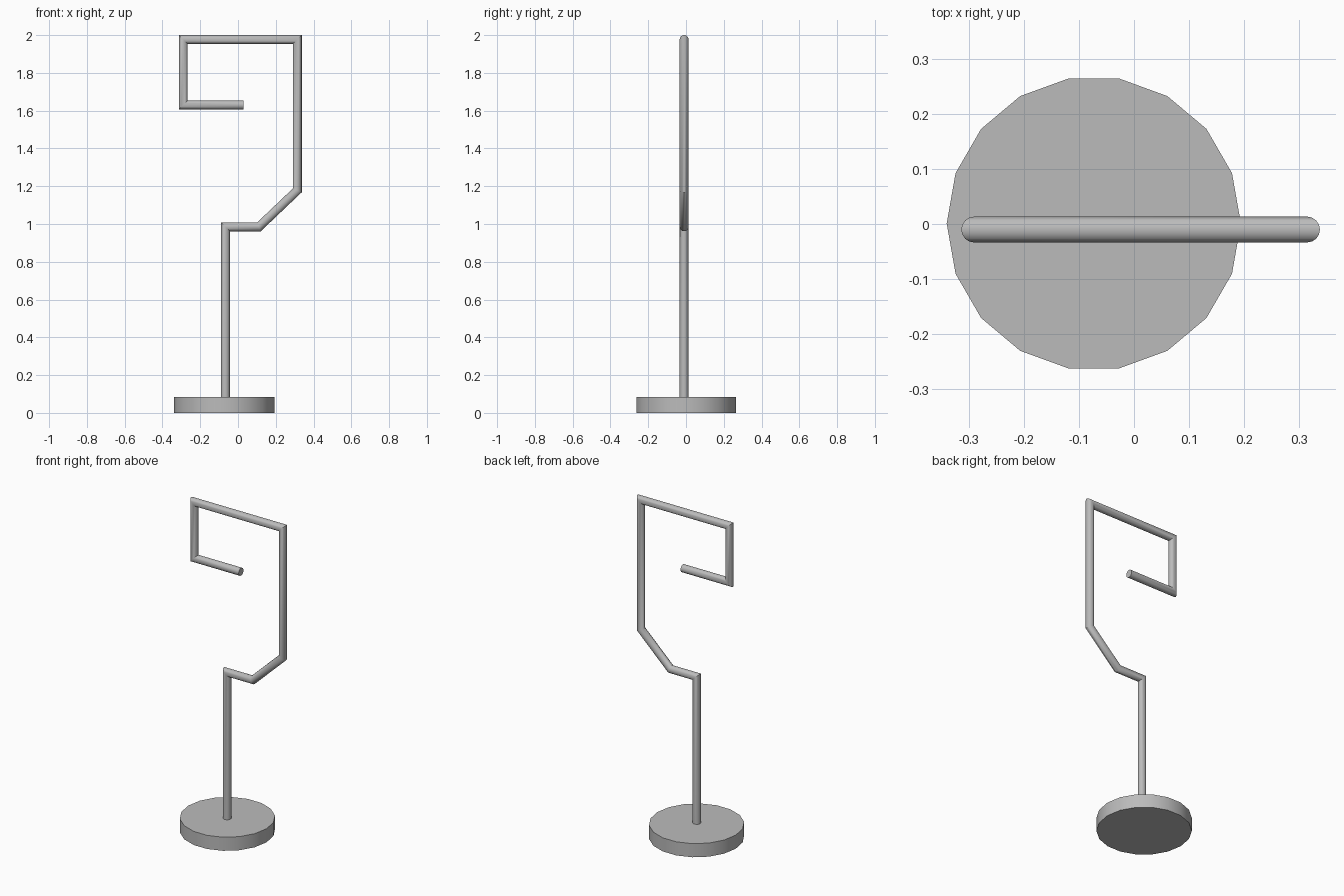
import bpy, bmesh, math
from mathutils import Vector

cube = bpy.data.objects.get("Cube")
if cube:
    bpy.data.objects.remove(cube, do_unlink=True)

grey = bpy.data.materials.new("grey_metal")
grey.use_nodes = True
colour = (0.5, 0.5, 0.5, 1)
grey.diffuse_color = colour
grey.node_tree.nodes["Principled BSDF"].inputs["Base Color"].default_value = colour


def finish(obj, angle):
    obj.data.materials.append(grey)
    bpy.ops.object.select_all(action="DESELECT")
    obj.select_set(True)
    bpy.context.view_layer.objects.active = obj
    bpy.ops.object.shade_smooth_by_angle(angle=math.radians(angle))


def mitred_rod(name, path, radius, y, sides=16):
    """Round rod along a path in the xz plane, with mitred corners."""
    pts = [Vector((x, y, z)) for x, z in path]
    dirs = [(b - a).normalized() for a, b in zip(pts, pts[1:])]
    across = Vector((0, 1, 0))
    bm = bmesh.new()
    rings = []
    for i, p in enumerate(pts):
        before, after = dirs[max(i - 1, 0)], dirs[min(i, len(dirs) - 1)]
        side = across.cross(before + after).normalized()
        stretch = 1 / side.dot(across.cross(before))
        ring = []
        for k in range(sides):
            a = math.tau * k / sides
            offset = across * math.sin(a) + side * (math.cos(a) * stretch)
            ring.append(bm.verts.new(p + offset * radius))
        rings.append(ring)
    for r, s in zip(rings, rings[1:]):
        for k in range(sides):
            n = (k + 1) % sides
            bm.faces.new((r[k], r[n], s[n], s[k]))
    bm.faces.new(rings[0])
    bm.faces.new(rings[-1])
    bmesh.ops.recalc_face_normals(bm, faces=bm.faces)
    mesh = bpy.data.meshes.new(name)
    bm.to_mesh(mesh)
    bm.free()
    obj = bpy.data.objects.new(name, mesh)
    bpy.context.collection.objects.link(obj)
    finish(obj, 40)


# Round foot
height = 0.084
bpy.ops.mesh.primitive_cylinder_add(
    vertices=18, radius=0.267, depth=height,
    location=(-0.073, 0.001, height / 2), rotation=(0, 0, math.pi / 2))
base = bpy.context.object
base.name = "base"
finish(base, 30)

# Bent rod: upright, step, slope, tall side, top and hook
mitred_rod("bent_rod", [
    (-0.067, 0.04), (-0.067, 0.985), (0.111, 0.985), (0.314, 1.178),
    (0.314, 1.977), (-0.29, 1.977), (-0.29, 1.63), (0.028, 1.63),
], 0.0235, -0.01)
